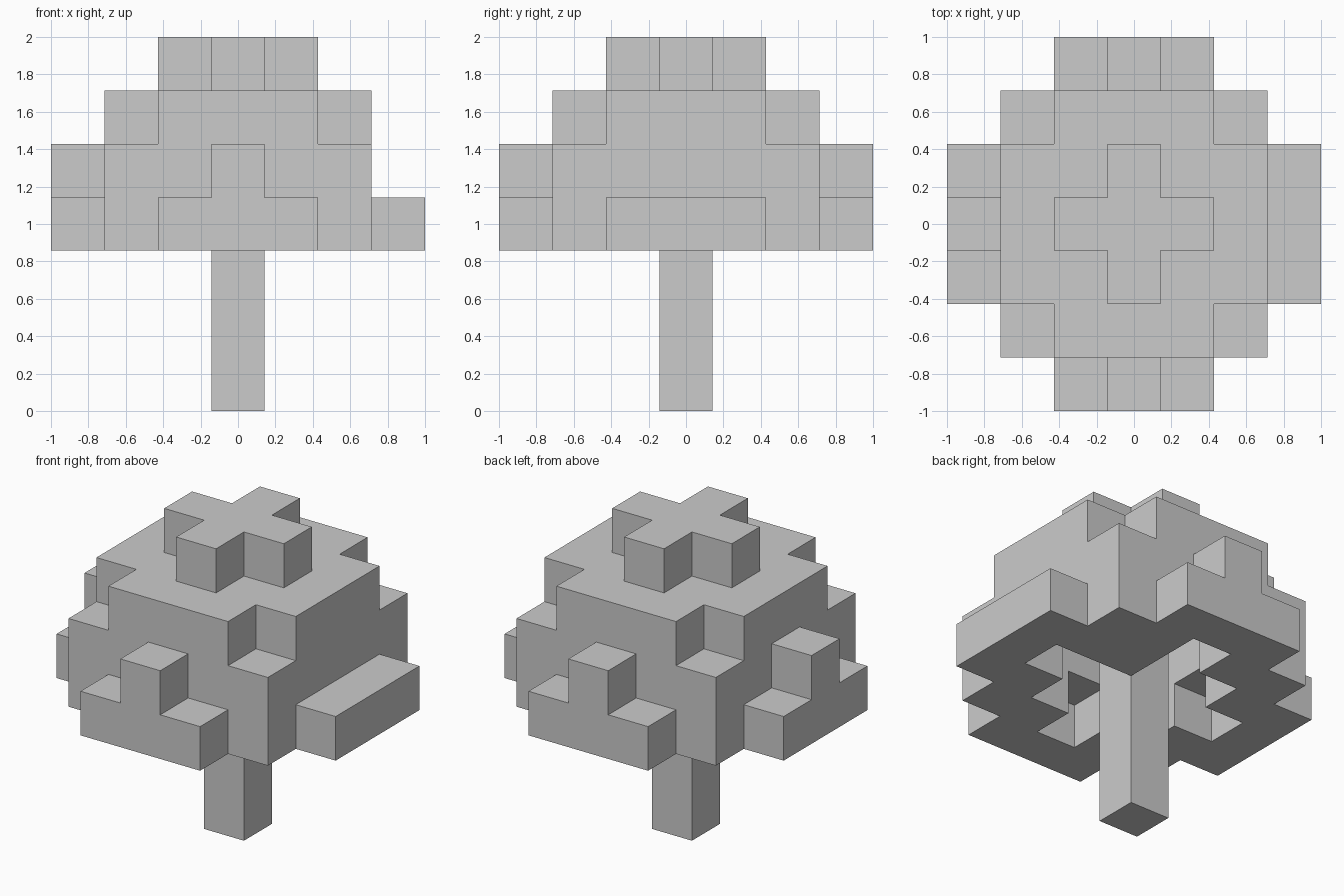
import bpy, bmesh
from mathutils import Vector
from itertools import product

if "Cube" in bpy.data.objects:
    bpy.data.objects.remove(bpy.data.objects["Cube"])

S = 2 / 7                       # block size
DIRS = [Vector(d) for d in ((1, 0, 0), (-1, 0, 0), (0, 1, 0), (0, -1, 0), (0, 0, 1), (0, 0, -1))]

# trunk column, running up inside the hollow crown
trunk = {(0, 0, k) for k in range(5)}

# crown: domed block shell, hollow underneath
crown = set()
for i, j, k in product(range(-3, 4), range(-3, 4), range(4)):
    d = i * i + j * j + k * k
    if 4 < d <= 10 or (i, j, k) == (0, 0, 2):
        crown.add((i, j, k + 3))
crown.discard((3, 0, 4))        # right side has no raised block
crown.add((1, 1, 3))            # filled block inside the hollow
solid = trunk | crown


def block_mesh(name, cells):
    """Outer faces of a set of blocks, with coplanar faces joined."""
    bm = bmesh.new()
    verts = {}
    for c in sorted(cells):
        for n in DIRS:
            if tuple(int(a + b) for a, b in zip(c, n)) in solid:
                continue
            u = Vector((n.y, n.z, n.x))
            w = n.cross(u)
            mid = Vector(c) + Vector((0, 0, 0.5)) + n / 2
            loop = []
            for a, b in ((-1, -1), (1, -1), (1, 1), (-1, 1)):
                p = mid + u * a / 2 + w * b / 2
                key = tuple(round(v * 2) for v in p)
                if key not in verts:
                    verts[key] = bm.verts.new(p * S)
                loop.append(verts[key])
            bm.faces.new(loop)
    bmesh.ops.dissolve_limit(bm, angle_limit=0.01, verts=bm.verts, edges=bm.edges)
    # keep ring-shaped faces clean
    bmesh.ops.triangulate(bm, faces=[f for f in bm.faces if len(f.verts) > 4])
    mesh = bpy.data.meshes.new(name)
    bm.to_mesh(mesh)
    bm.free()
    bpy.context.collection.objects.link(bpy.data.objects.new(name, mesh))


block_mesh("trunk", trunk)
block_mesh("leaf_crown", crown)
